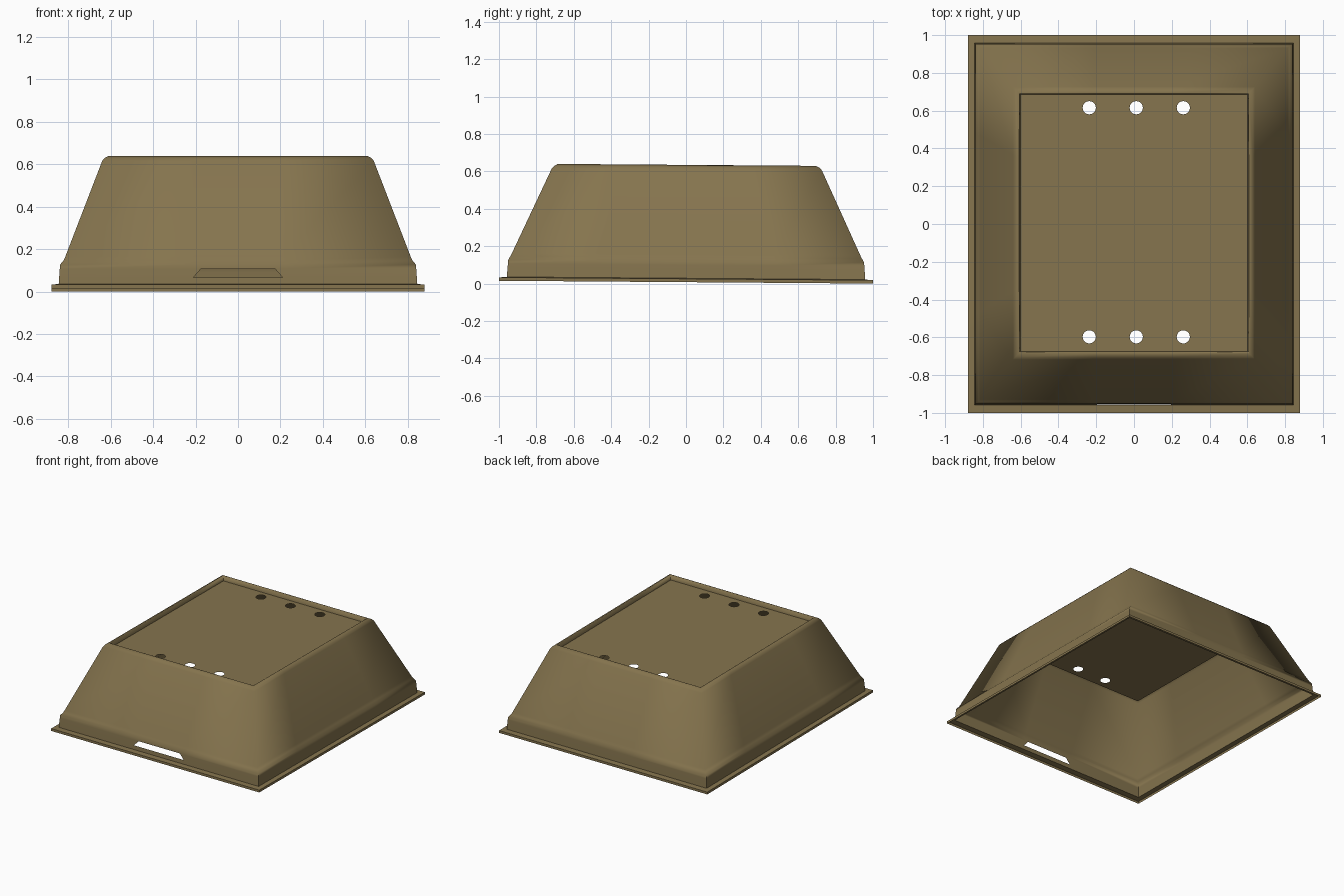
import bpy, bmesh, math
from mathutils import Matrix, Vector

cube = bpy.data.objects.get("Cube")
if cube:
    bpy.data.objects.remove(cube, do_unlink=True)

# Material
olive = bpy.data.materials.new("olive_tan")
olive.use_nodes = True
colour = (0.235, 0.175, 0.076, 1)
olive.diffuse_color = colour
olive.node_tree.nodes["Principled BSDF"].inputs["Base Color"].default_value = colour

# The whole cover leans very slightly toward the back
LEAN = Matrix.Translation((0, 0, 0.0075)) @ Matrix.Rotation(-0.0075, 4, "X")


def finish(bm, name):
    bm.transform(LEAN)
    mesh = bpy.data.meshes.new(name)
    bm.to_mesh(mesh)
    bm.free()
    mesh.materials.append(olive)
    obj = bpy.data.objects.new(name, mesh)
    bpy.context.collection.objects.link(obj)
    bpy.ops.object.select_all(action="DESELECT")
    obj.select_set(True)
    bpy.context.view_layer.objects.active = obj
    bpy.ops.object.shade_smooth_by_angle(angle=math.radians(84))
    return obj


def ring(bm, hx, hy, z, slot_half):
    """Rectangular loop, each side split in three; starts on the front side."""
    side = hy / 2
    pts = [(-hx, -hy), (-slot_half, -hy), (slot_half, -hy),
           (hx, -hy), (hx, -side), (hx, side)]
    pts += [(-x, -y) for x, y in pts]
    return [bm.verts.new((x, y, z)) for x, y in pts]


def shell(name, profile, slot_row=None):
    """Skin consecutive rings, leaving out the front middle face of slot_row."""
    bm = bmesh.new()
    rings = [ring(bm, *row) for row in profile]
    for r, (low, high) in enumerate(zip(rings, rings[1:])):
        for i in range(len(low)):
            if r == slot_row and i == 1:
                continue
            j = (i + 1) % len(low)
            bm.faces.new((low[i], low[j], high[j], high[i]))
    return finish(bm, name)


# Flange with a short turned-down lip
shell("base_flange", [
    (0.88, 1.0, 0.0, 0.21),
    (0.88, 1.0, 0.018, 0.21),
    (0.845, 0.958, 0.021, 0.21),
])

# Upright skirt, sloping walls, rounded rim and recess wall
shell("cover_body", [
    (0.845, 0.958, 0.021, 0.21),
    (0.843, 0.956, 0.052, 0.21),
    (0.840, 0.953, 0.092, 0.175),
    (0.838, 0.951, 0.113, 0.21),
    (0.822, 0.940, 0.132, 0.21),
    (0.814, 0.931, 0.150, 0.21),
    (0.640, 0.722, 0.603, 0.21),
    (0.630, 0.710, 0.616, 0.21),
    (0.610, 0.690, 0.627, 0.21),
    (0.606, 0.684, 0.624, 0.21),
    (0.602, 0.680, 0.590, 0.21),
], slot_row=1)

# Recessed top panel with two rows of drain holes
bm = bmesh.new()


def add_loop(points):
    verts = [bm.verts.new(p) for p in points]
    return [bm.edges.new((verts[i - 1], verts[i])) for i in range(len(verts))]


PANEL_Z, RADIUS, SIDES = 0.59, 0.035, 20
edges = add_loop([(x * 0.602, y * 0.68, PANEL_Z)
                  for x, y in ((-1, -1), (1, -1), (1, 1), (-1, 1))])
for cx in (-0.237, 0.012, 0.261):
    for cy in (-0.602, 0.611):
        edges += add_loop([
            (cx + RADIUS * math.cos(a), cy + RADIUS * math.sin(a), PANEL_Z)
            for a in (math.tau * k / SIDES for k in range(SIDES))])
bmesh.ops.triangle_fill(bm, use_beauty=True, edges=edges, normal=Vector((0, 0, 1)))
for face in bm.faces:
    face.normal_update()
    if face.normal.z < 0:
        face.normal_flip()
finish(bm, "top_panel")
